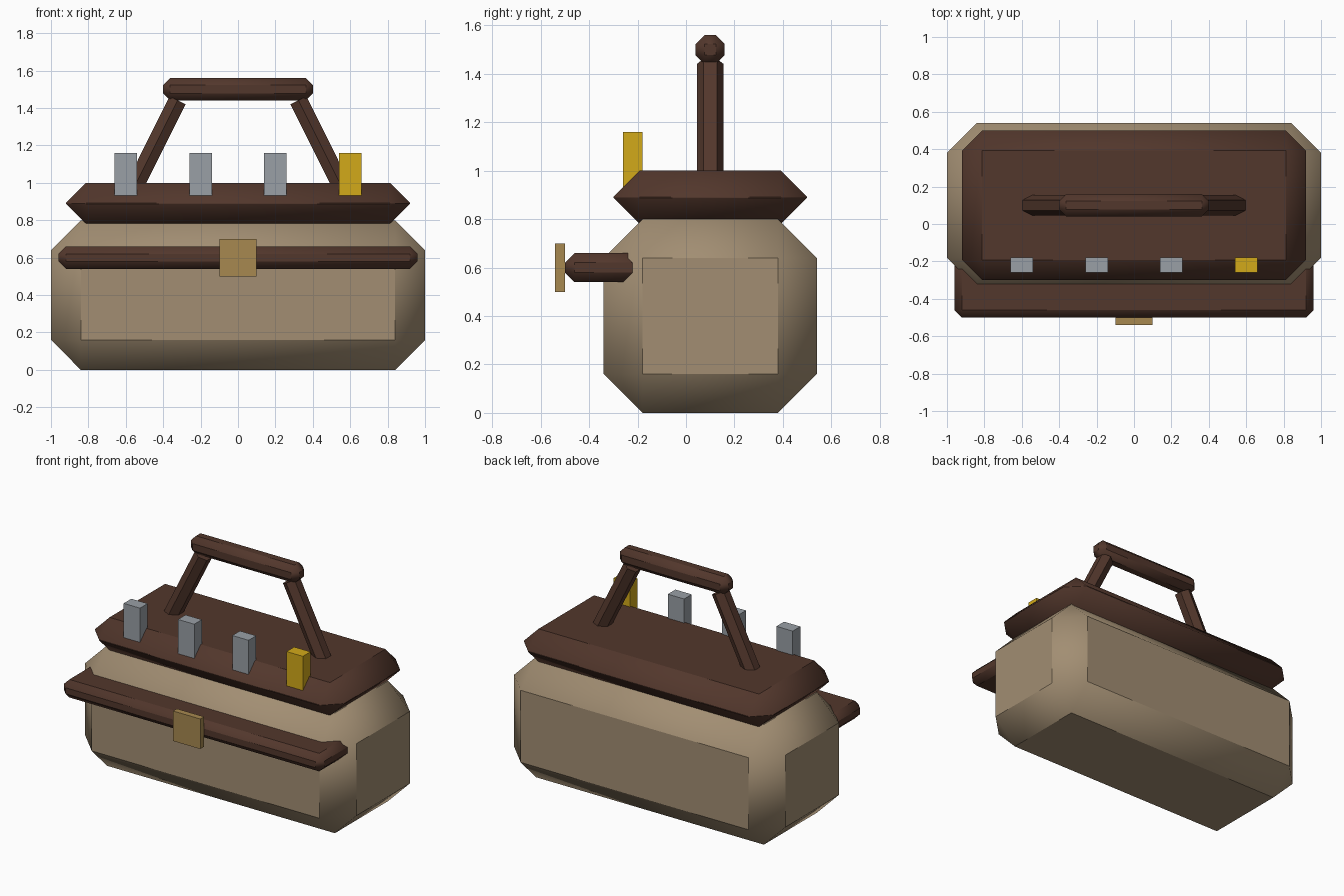
import bpy, bmesh, math
from mathutils import Vector

if "Cube" in bpy.data.objects:
    bpy.data.objects.remove(bpy.data.objects["Cube"])


def material(name, rgb):
    m = bpy.data.materials.new(name)
    m.diffuse_color = (*rgb, 1)
    m.use_nodes = True
    m.node_tree.nodes["Principled BSDF"].inputs["Base Color"].default_value = m.diffuse_color
    return m


CANVAS = material("canvas", (0.36, 0.27, 0.17))
LEATHER = material("leather", (0.085, 0.038, 0.025))
BRASS = material("brass", (0.39, 0.25, 0.08))
STEEL = material("steel", (0.32, 0.35, 0.38))
GOLD = material("gold", (0.65, 0.40, 0.01))


def finish(bm, name, mat, smooth):
    """Turn a bmesh into an object; smooth parts keep edges over 40 degrees sharp."""
    bmesh.ops.recalc_face_normals(bm, faces=bm.faces)
    for f in bm.faces:
        f.smooth = smooth
    for e in bm.edges:
        e.smooth = e.calc_face_angle(0) < math.radians(40)
    me = bpy.data.meshes.new(name)
    bm.to_mesh(me)
    bm.free()
    me.materials.append(mat)
    ob = bpy.data.objects.new(name, me)
    bpy.context.collection.objects.link(ob)
    return ob


def box(name, xs, ys, zs, mat, bevel=0):
    """Axis-aligned box given by its ranges, with an optional one-segment chamfer."""
    bm = bmesh.new()
    bmesh.ops.create_cube(bm, size=1)
    for v in bm.verts:
        v.co = [(r[0] + r[1]) / 2 + c * (r[1] - r[0]) for c, r in zip(v.co, (xs, ys, zs))]
    if bevel:
        bmesh.ops.bevel(bm, geom=bm.edges[:], offset=bevel, offset_type='OFFSET',
                        segments=1, profile=0.5, affect='EDGES')
    return finish(bm, name, mat, bevel > 0)


def hex_rod(name, a, b, radius, mat):
    """Six-sided rod from a to b, lying in an x-z plane, with corners pointing along y."""
    a, b = Vector(a), Vector(b)
    v = Vector((0, 1, 0))
    u = v.cross((b - a).normalized())
    bm = bmesh.new()
    rings = []
    for p in (a, b):
        rings.append([bm.verts.new(p + radius * (v * math.cos(i * math.pi / 3) + u * math.sin(i * math.pi / 3)))
                      for i in range(6)])
    for i in range(6):
        j = (i + 1) % 6
        bm.faces.new((rings[0][i], rings[0][j], rings[1][j], rings[1][i]))
    for ring in rings:
        bm.faces.new(ring)
    return finish(bm, name, mat, False)


# Bag body, lid and front flap
box("bag_body", (-1, 1), (-0.34, 0.54), (0, 0.80), CANVAS, 0.16)
box("lid", (-0.92, 0.92), (-0.30, 0.50), (0.78, 1.0), LEATHER, 0.108)
box("front_flap", (-0.96, 0.96), (-0.50, -0.10), (0.54, 0.66), LEATHER, 0.04)

# Clasp on the flap
box("clasp", (-0.10, 0.10), (-0.54, -0.50), (0.50, 0.70), BRASS)

# Row of tools standing at the front of the lid, the last one gold
for i, x in enumerate((-0.6, -0.2, 0.2, 0.6)):
    box(f"tool_{i + 1}", (x - 0.06, x + 0.06), (-0.26, -0.18), (0.92, 1.16), GOLD if i == 3 else STEEL)

# Carrying handle: chamfered grip and two slanted legs
box("handle_grip", (-0.40, 0.40), (0.04, 0.16), (1.44, 1.56), LEATHER, 0.037)
for side, s in (("left", -1), ("right", 1)):
    hex_rod(f"handle_leg_{side}", (s * 0.568, 0.10, 0.95), (s * 0.323, 0.10, 1.441), 0.055, LEATHER)
